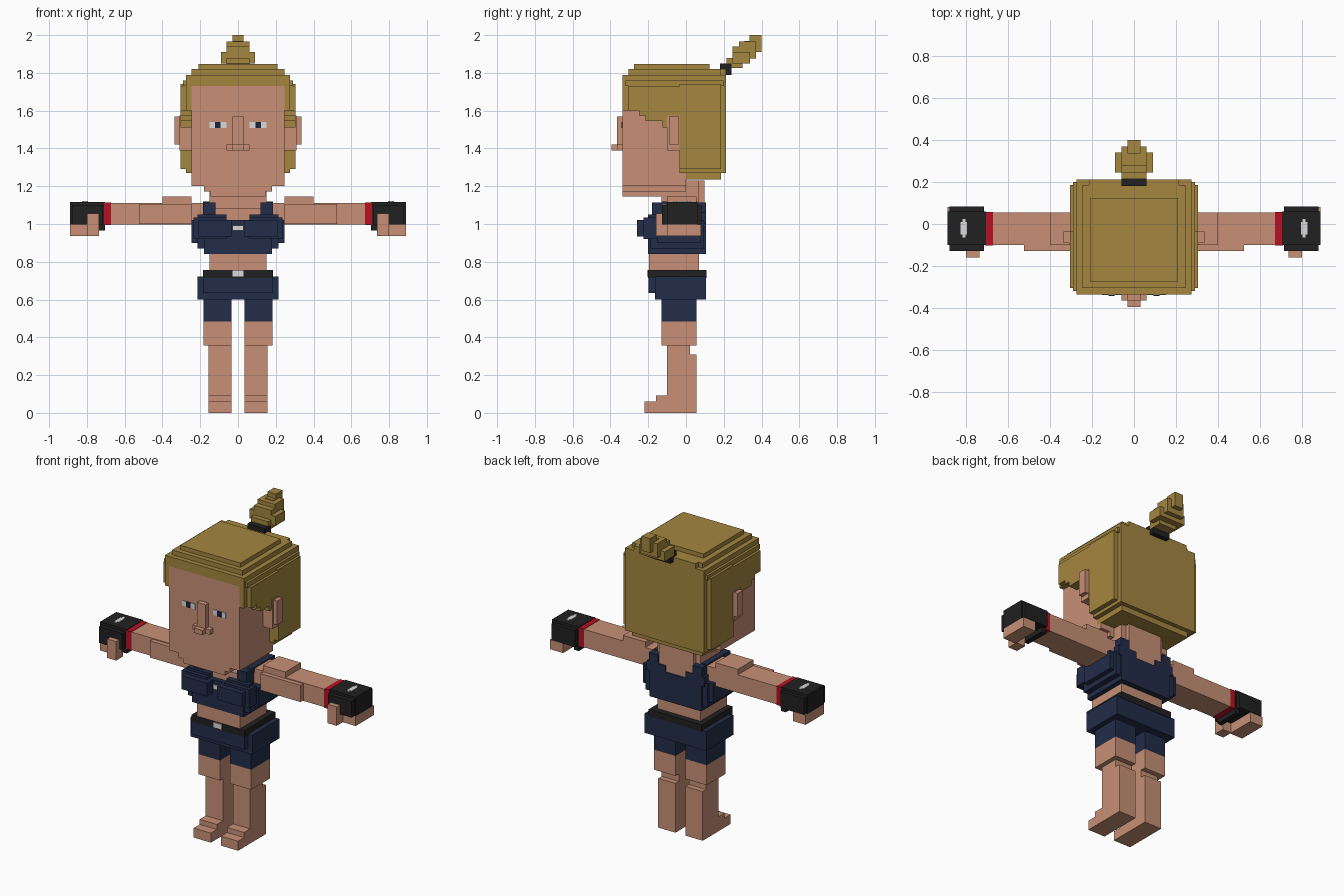
import bpy
import bmesh
from mathutils import Matrix


def colour(name, r, g, b):
    m = bpy.data.materials.new(name)
    m.diffuse_color = (r, g, b, 1)
    return m


SKIN = colour("skin", 0.58, 0.28, 0.18)
HAIR = colour("dark_blond", 0.37, 0.24, 0.05)
NAVY = colour("navy_cloth", 0.016, 0.026, 0.066)
BLACK = colour("black_leather", 0.015, 0.015, 0.015)
RED = colour("red_band", 0.48, 0.005, 0.017)
WHITE = colour("off_white", 0.70, 0.70, 0.70)
PUPIL = colour("dark_blue_eye", 0.01, 0.016, 0.04)


def part(name, mat, boxes, mirror=False):
    """One object made of boxes (x0, x1, y0, y1, z0, z1)."""
    bm = bmesh.new()
    for x0, x1, y0, y1, z0, z1 in boxes:
        mid = Matrix.Translation(((x0 + x1) / 2, (y0 + y1) / 2, (z0 + z1) / 2))
        bmesh.ops.create_cube(bm, size=1, matrix=mid @ Matrix.Diagonal((x1 - x0, y1 - y0, z1 - z0, 1)))
    me = bpy.data.meshes.new(name)
    bm.to_mesh(me)
    bm.free()
    me.materials.append(mat)
    ob = bpy.data.objects.new(name, me)
    bpy.context.collection.objects.link(ob)
    if mirror:
        ob.modifiers.new("mirror", 'MIRROR')
    return ob


def wide(w, y0, y1, z0, z1):
    """Box centred on x = 0."""
    return (-w, w, y0, y1, z0, z1)


# Head: face block, stepped jaw, neck
part("face", SKIN, [wide(.245, -.335, .0, 1.20, 1.73),
                    wide(.18, -.335, .0, 1.172, 1.20),
                    wide(.145, -.335, -.02, 1.145, 1.172)])
part("neck", SKIN, [wide(.15, -.13, .07, 1.0, 1.23),
                    wide(.12, -.11, .098, 1.0, 1.23)])
part("nose", SKIN, [wide(.03, -.365, -.33, 1.39, 1.57),
                    wide(.06, -.365, -.33, 1.39, 1.42),
                    wide(.03, -.395, -.33, 1.39, 1.42)])
part("ear", SKIN, [(.24, .335, -.09, -.036, 1.42, 1.57),
                   (.24, .31, -.10, -.034, 1.39, 1.575)], mirror=True)

# Eyes as thin plates
part("eye_white", WHITE, [(.062, .152, -.339, -.33, 1.507, 1.54)], mirror=True)
part("pupil", PUPIL, [(.092, .122, -.342, -.33, 1.507, 1.54)], mirror=True)

# Hair: stepped crown, back block with chamfered steps, side hairline
part("hair_crown", HAIR, [wide(.21, -.275, .125, 1.70, 1.847),
                          wide(.245, -.305, .185, 1.70, 1.82),
                          wide(.215, -.30, .212, 1.70, 1.82),
                          wide(.275, -.335, .212, 1.73, 1.79),
                          wide(.29, -.32, .2, 1.73, 1.76),
                          wide(.305, -.305, .185, 1.60, 1.73)])
part("hair_back", HAIR, [wide(.305, -.035, .185, 1.29, 1.74),
                         wide(.275, -.035, .212, 1.27, 1.75),
                         wide(.245, -.035, .185, 1.235, 1.3)])
part("hair_side", HAIR, [(.235, .275, -.335, -.03, 1.60, 1.74),
                         (.235, .305, -.25, -.03, 1.575, 1.61),
                         (.235, .305, -.215, -.09, 1.545, 1.6),
                         (.235, .305, -.125, -.09, 1.512, 1.6)], mirror=True)
part("hair_tie", BLACK, [wide(.06, .18, .242, 1.79, 1.85)])
part("ponytail", HAIR, [wide(.06, .215, .30, 1.825, 1.88),
                        wide(.09, .245, .34, 1.85, 1.91),
                        wide(.06, .245, .37, 1.875, 1.94),
                        wide(.06, .28, .37, 1.91, 1.965),
                        wide(.03, .31, .40, 1.91, 1.97),
                        wide(.03, .335, .40, 1.95, 2.0)])

# Torso: bare chest, top, straps, bust
part("chest_skin", SKIN, [wide(.15, -.17, .075, 1.0, 1.085),
                          wide(.18, -.13, .06, 1.0, 1.11)])
part("top_body", NAVY, [wide(.18, -.2, .105, .84, 1.02),
                        wide(.215, -.19, .095, .87, 1.02),
                        wide(.245, -.15, .08, .90, 1.02)])
part("top_strap", NAVY, [(.12, .185, -.18, -.11, 1.0, 1.115),
                         (.12, .185, .03, .105, 1.0, 1.115),
                         (.12, .185, -.13, .06, 1.085, 1.118),
                         (.06, .215, -.2, -.16, 1.0, 1.05),
                         (.07, .2, .06, .105, 1.0, 1.06)], mirror=True)
part("bust", NAVY, [(.035, .21, -.26, -.19, .935, 1.02),
                    (.06, .235, -.225, -.15, .92, 1.035)], mirror=True)
part("top_clasp", WHITE, [wide(.03, -.208, -.19, .965, .992)])
part("belly", SKIN, [wide(.15, -.195, .07, .74, .85)])

# Belt and shorts
part("belt", BLACK, [wide(.185, -.2, .108, .715, .757)])
part("belt_buckle", WHITE, [wide(.03, -.207, -.19, .722, .755)])
part("shorts", NAVY, [wide(.215, -.165, .105, .6, .722),
                      wide(.185, -.198, .105, .635, .722)])
part("shorts_leg", NAVY, [(.035, .183, -.13, .055, .483, .61)], mirror=True)

# Legs and feet
part("leg", SKIN, [(.035, .183, -.13, .055, .357, .483),
                   (.035, .155, -.1, .022, .29, .36),
                   (.035, .155, -.1, .055, 0, .31)], mirror=True)
part("foot", SKIN, [(.035, .155, -.16, 0, 0, .092),
                    (.035, .155, -.22, 0, 0, .06)], mirror=True)

# Arms with wrist band
part("arm", SKIN, [(.17, .68, -.1, .055, .997, 1.11),
                   (.245, .525, -.128, .04, 1.0, 1.105),
                   (.245, .4, -.1, .055, .997, 1.145)], mirror=True)
part("wrist_band", RED, [(.672, .71, -.102, .057, .994, 1.113)], mirror=True)

# Glove, fingers and thumb
part("glove", BLACK, [(.705, .89, -.1, .06, .997, 1.117),
                      (.715, .88, -.128, .083, .997, 1.1),
                      (.705, .737, -.1, .06, .966, 1.0)], mirror=True)
part("fingers", SKIN, [(.8, .89, -.1, .08, .936, .997)], mirror=True)
part("thumb", SKIN, [(.737, .8, -.16, -.09, .936, 1.055)], mirror=True)
part("glove_badge", WHITE, [(.795, .826, -.05, .01, 1.11, 1.121),
                            (.803, .818, -.065, .025, 1.11, 1.1205)], mirror=True)
